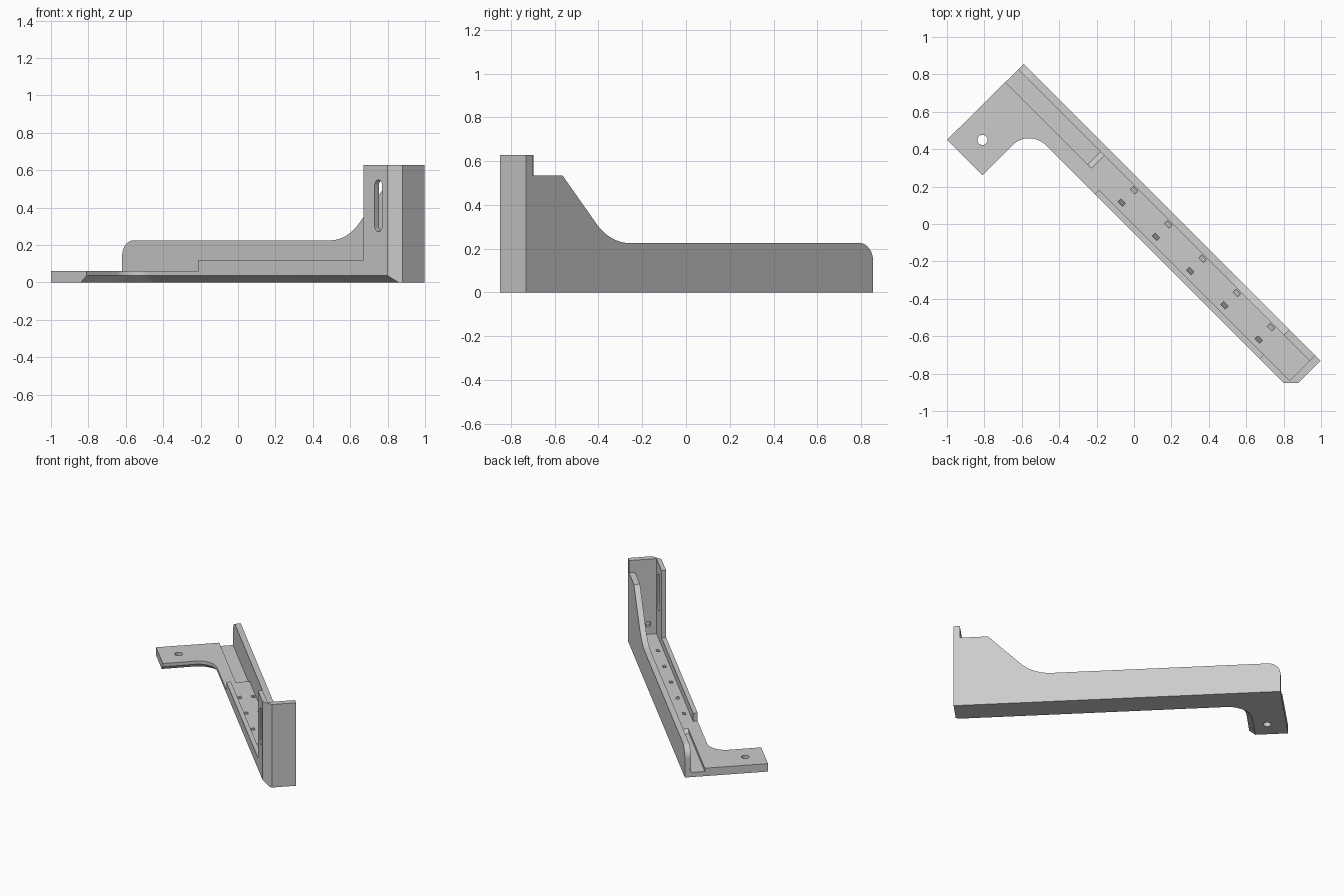
import bpy, bmesh, math
from mathutils import Vector

if "Cube" in bpy.data.objects:
    bpy.data.objects.remove(bpy.data.objects["Cube"])

# Local frame: u runs along the diagonal bar, v points to its outer (back) side
R = math.sqrt(0.5)
FLOOR, IN, OUT = 0.06, -0.035, 0.188   # floor height, inner and outer side of bar
WALL = 0.146                           # inner face of the back wall


def place(u, v, z):
    return Vector(((u + v) * R, (v - u) * R, z))


AXES = {
    "z": lambda p, d: place(p[0], p[1], d),   # profile in u, v
    "v": lambda p, d: place(p[0], d, p[1]),   # profile in u, z
    "u": lambda p, d: place(d, p[0], p[1]),   # profile in v, z
}


def arc(cx, cy, r, a0, a1, n=12):
    return [(cx + r * math.cos(math.radians(a0 + (a1 - a0) * i / n)),
             cy + r * math.sin(math.radians(a0 + (a1 - a0) * i / n))) for i in range(n + 1)]


def rect(x0, x1, y0, y1):
    return [(x0, y0), (x1, y0), (x1, y1), (x0, y1)]


def loft(bm, rings, axis):
    """Join rings [(profile, depth), ...] into a closed solid."""
    rows = [[bm.verts.new(AXES[axis](p, d)) for p in prof] for prof, d in rings]
    n = len(rows[0])
    for a, b in zip(rows, rows[1:]):
        for i in range(n):
            j = (i + 1) % n
            bm.faces.new((a[i], a[j], b[j], b[i]))
    bm.faces.new(rows[0])
    bm.faces.new(rows[-1])


def prism(bm, prof, axis, a, b):
    loft(bm, [(prof, a), (prof, b)], axis)


grey = bpy.data.materials.new("light_grey")
grey.diffuse_color = (0.6, 0.6, 0.6, 1)
grey.use_nodes = True
grey.node_tree.nodes["Principled BSDF"].inputs["Base Color"].default_value = grey.diffuse_color


def finish(bm, name):
    bmesh.ops.recalc_face_normals(bm, faces=bm.faces)
    me = bpy.data.meshes.new(name)
    bm.to_mesh(me)
    bm.free()
    me.materials.append(grey)
    ob = bpy.data.objects.new(name, me)
    bpy.context.collection.objects.link(ob)
    return ob


def carve(ob, bm):
    """Subtract the cutter solids from an object."""
    cutter = finish(bm, ob.name + "_cutter")
    cutter.hide_render = True
    mod = ob.modifiers.new("carve", "BOOLEAN")
    mod.operation, mod.solver, mod.object = "DIFFERENCE", "EXACT", cutter
    bpy.context.view_layer.update()
    me = bpy.data.meshes.new_from_object(
        ob.evaluated_get(bpy.context.evaluated_depsgraph_get()))
    ob.modifiers.clear()
    ob.data = me
    bpy.data.objects.remove(cutter)


def base_outline(c):
    """Plan of bar and foot, with the inner edge pulled in by c."""
    return ([(-1.022, OUT), (-1.025, -0.389), (-0.757 - c, -0.389)]
            + arc(-0.63, -0.163, 0.128 + c, 180, 90)
            + [(1.167 + c, IN + c), (1.223, 0.021), (1.223, OUT)])


# Base: bar with foot, chamfered along its lower inner edge
bm = bmesh.new()
loft(bm, [(base_outline(0.042), 0), (base_outline(0), 0.036), (base_outline(0), FLOOR)], "z")
base = finish(bm, "base")

# Base cuts: screw hole, sunk channel with ramp, two rows of sloped pockets
bm = bmesh.new()
prism(bm, arc(-0.891, -0.255, 0.027, 0, 345, 23), "z", -0.1, 0.2)
prism(bm, [(-1.1, 0.07), (-1.1, 0.035), (-0.40, 0.035), (-0.36, 0.07)], "v", 0.05, WALL)
for i in range(5):
    u = -0.127 + 0.259 * i
    for v, s in ((0.127, 1), (0.035, -1)):
        prism(bm, [(v - 0.011 * s, 0.07), (v - 0.011 * s, 0.055),
                   (v + 0.011 * s, 0.032), (v + 0.011 * s, 0.07)], "u", u - 0.017, u + 0.017)
carve(base, bm)

# Back wall: rounded low end, sweeping up to the post
bm = bmesh.new()
prism(bm, [(-1.022, FLOOR)] + arc(-0.937, 0.14, 0.085, 180, 90)
      + arc(0.551, 0.532, 0.307, -90, -45) + [(0.987, 0.535), (1.18, 0.535), (1.18, FLOOR)],
      "v", WALL, OUT)
back_wall = finish(bm, "back_wall")

# Low lip on the inner side
bm = bmesh.new()
prism(bm, rect(-0.262, 0.983, FLOOR, 0.12), "v", IN, -0.003)
lip = finish(bm, "inner_lip")

# Tall corner post: inner wall and end wall with a bevelled corner
bm = bmesh.new()
prism(bm, [(0.983, IN), (1.167, IN), (1.223, 0.021), (1.223, OUT),
           (1.18, OUT), (1.18, -0.003), (0.983, -0.003)], "z", FLOOR, 0.627)
post = finish(bm, "corner_post")

# Post cuts: long rounded slot and a small pocket in the end wall
bm = bmesh.new()
prism(bm, arc(1.096, 0.52, 0.028, 0, 180) + arc(1.096, 0.30, 0.028, 180, 360), "v", -0.1, 0.05)
prism(bm, rect(0.04, 0.07, 0.12, 0.155), "u", 1.1, 1.2)
carve(post, bm)

# Smooth the curved parts, keep edges sharp
for ob in (base, back_wall, lip, post):
    bpy.ops.object.select_all(action="DESELECT")
    ob.select_set(True)
    bpy.context.view_layer.objects.active = ob
    bpy.ops.object.shade_smooth_by_angle(angle=math.radians(25))
